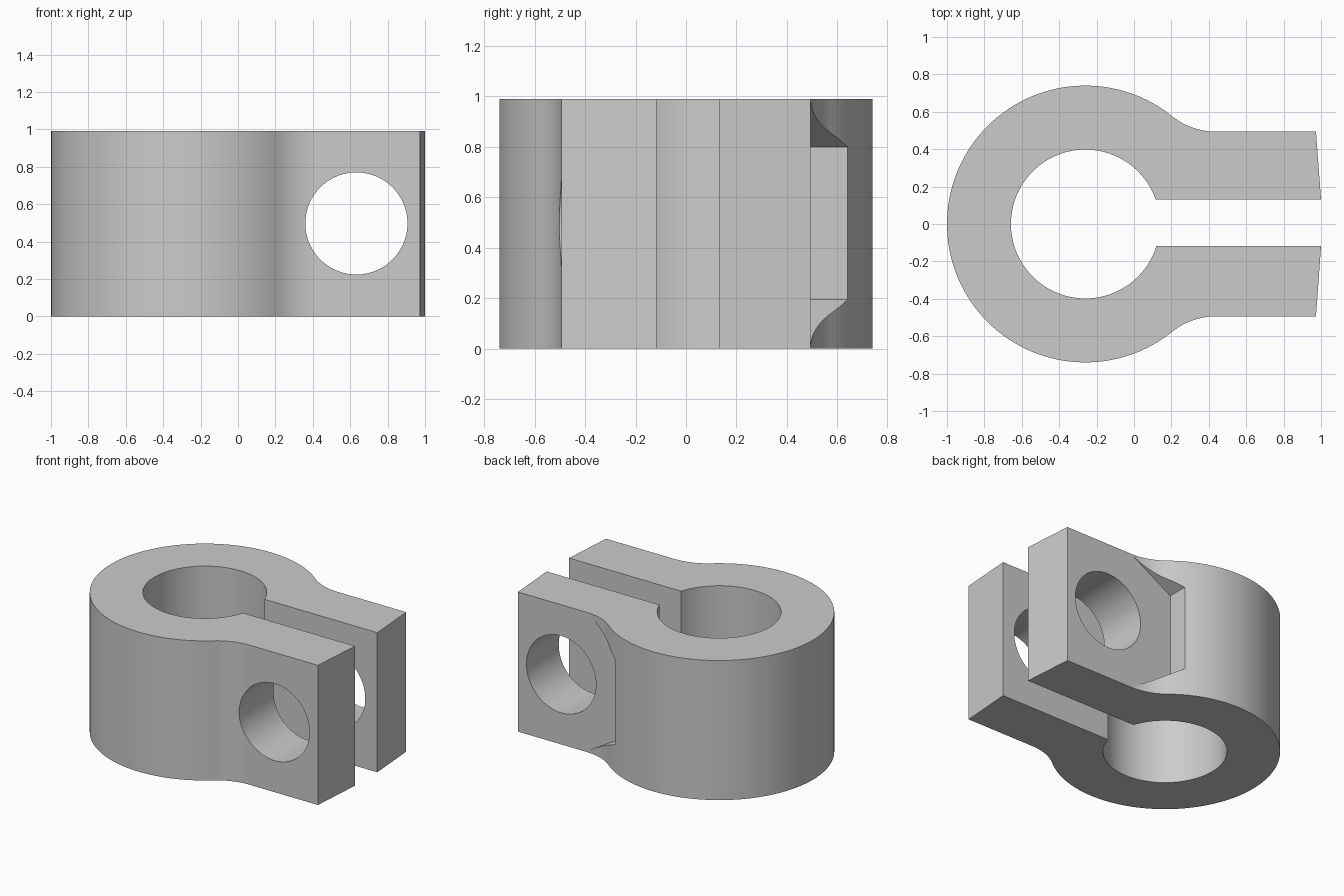
import bpy, bmesh, math

if "Cube" in bpy.data.objects:
    bpy.data.objects.remove(bpy.data.objects["Cube"])

H = 0.99                      # clamp height
CX, R, RI = -0.26, 0.74, 0.398  # ring centre, outer and bore radius
ARM = 0.494                   # outer face of the arms
FIL = 0.37                    # blend radius between ring and arms
SLOT_LO, SLOT_HI = -0.117, 0.132
HX, HZ = 0.633, 0.497         # bolt axis


def arc(cx, cy, r, a0, a1, n):
    return [(cx + r * math.cos(a0 + (a1 - a0) * i / n),
             cy + r * math.sin(a0 + (a1 - a0) * i / n)) for i in range(n + 1)]


def prism(name, pts, vec):
    """Extrude a closed outline of 3D points along vec."""
    bm = bmesh.new()
    face = bm.faces.new([bm.verts.new(p) for p in pts])
    res = bmesh.ops.extrude_face_region(bm, geom=[face])
    verts = [g for g in res["geom"] if isinstance(g, bmesh.types.BMVert)]
    bmesh.ops.translate(bm, verts=verts, vec=vec)
    bmesh.ops.recalc_face_normals(bm, faces=bm.faces)
    me = bpy.data.meshes.new(name)
    bm.to_mesh(me)
    bm.free()
    ob = bpy.data.objects.new(name, me)
    bpy.context.collection.objects.link(ob)
    return ob


# Clamp outline: back arm, blend, ring, blend, front arm, slot and bore
fy = ARM + FIL
fdx = math.sqrt((R + FIL) ** 2 - fy ** 2)
t = math.atan2(fy, fdx)
blend = arc(CX + fdx, fy, FIL, -math.pi / 2, t - math.pi, 14)
outline = [(0.973, ARM)] + blend
outline += arc(CX, 0, R, t, 2 * math.pi - t, 96)[1:-1]
outline += [(x, -y) for x, y in reversed(blend)]
outline += [(0.973, -ARM), (1.0, SLOT_LO)]
outline += arc(CX, 0, RI, 2 * math.pi + math.asin(SLOT_LO / RI),
               math.asin(SLOT_HI / RI), 80)
outline += [(1.0, SLOT_HI)]
clamp = prism("split_clamp", [(x, y, 0) for x, y in outline], (0, 0, H))

# Bolt hole through both arms
hole = prism("bolt_hole_cutter",
             [(x, -1, z) for x, z in arc(HX, HZ, 0.273, 0, 2 * math.pi, 72)[:-1]],
             (0, 2, 0))
# Hexagonal nut seat cut into the back of the ring
seat = prism("nut_seat_cutter",
             [(x, ARM + 0.0002, z) for x, z in
              arc(HX, HZ, 0.604, math.pi / 6, math.pi / 6 + 2 * math.pi, 6)[:-1]],
             (0, 0.5, 0))

grey = bpy.data.materials.new("plain grey")
grey.diffuse_color = (0.6, 0.6, 0.6, 1)
grey.use_nodes = True
grey.node_tree.nodes["Principled BSDF"].inputs["Base Color"].default_value = grey.diffuse_color
for ob in (clamp, hole, seat):
    ob.data.materials.append(grey)

bpy.context.view_layer.objects.active = clamp
clamp.select_set(True)
for cutter in (hole, seat):
    mod = clamp.modifiers.new(cutter.name, "BOOLEAN")
    mod.operation = "DIFFERENCE"
    mod.solver = "EXACT"
    mod.object = cutter
    bpy.ops.object.modifier_apply(modifier=mod.name)
    bpy.data.objects.remove(cutter)

# Smooth the curved walls, keep the edges crisp
bpy.ops.object.shade_smooth_by_angle(angle=math.radians(25))
wn = clamp.modifiers.new("even_shading", "WEIGHTED_NORMAL")
wn.keep_sharp = True
